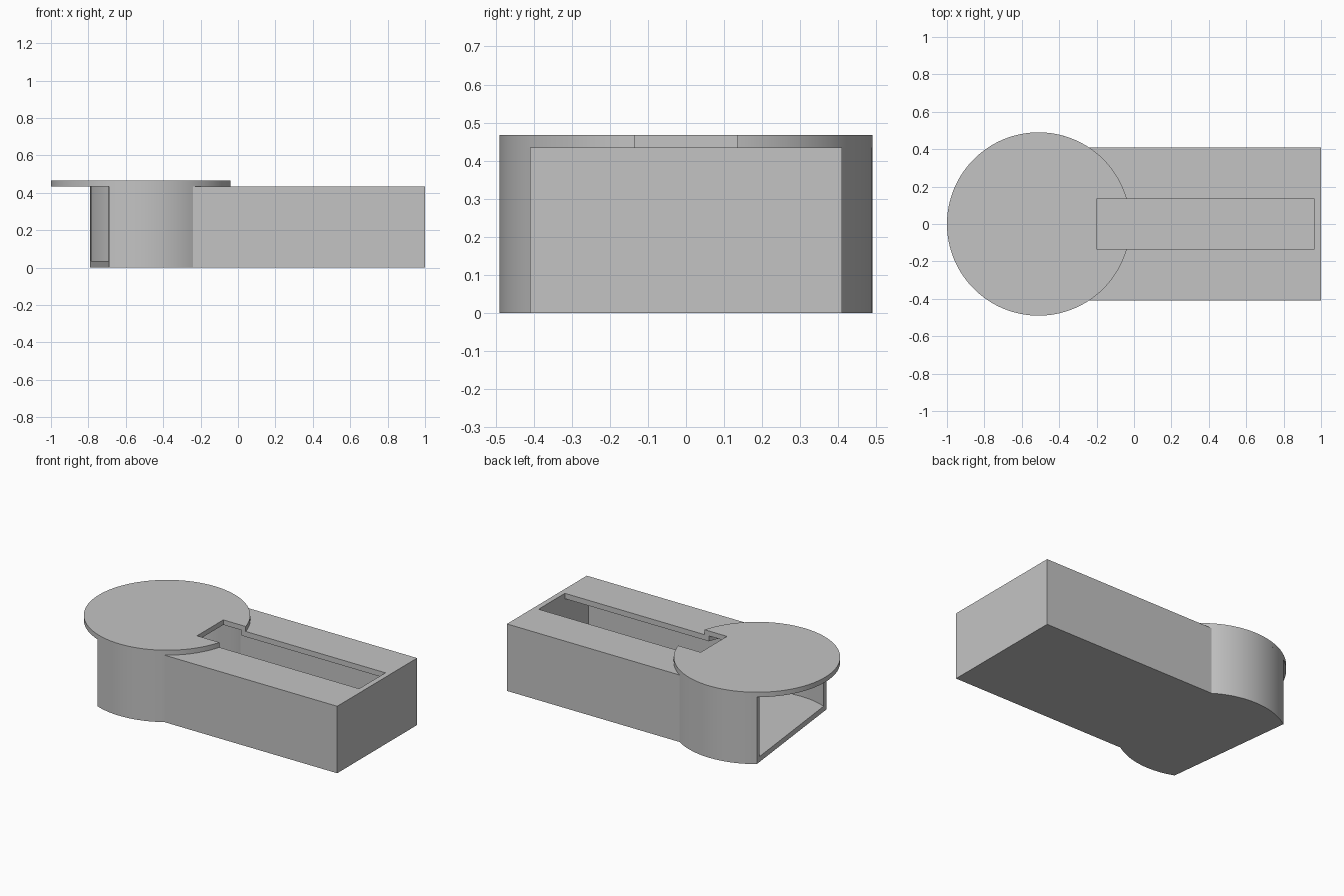
import bpy
import bmesh
from math import acos, atan2, cos, sin, radians, pi

default = bpy.data.objects.get("Cube")
if default:
    bpy.data.objects.remove(default, do_unlink=True)

grey = bpy.data.materials.new("light_grey")
grey.use_nodes = True
grey.diffuse_color = (0.55, 0.55, 0.55, 1)
grey.node_tree.nodes["Principled BSDF"].inputs["Base Color"].default_value = (0.55, 0.55, 0.55, 1)

CX, R, HALF = -0.51, 0.49, 0.41      # drum centre, drum radius, half width of the tray
WALL, BODY_TOP, LID_TOP = 0.035, 0.435, 0.467


def arc(radius, start, end, steps):
    return [(CX + radius * cos(start + (end - start) * i / steps),
             radius * sin(start + (end - start) * i / steps)) for i in range(steps + 1)]


def rectangle(x0, x1, half):
    return [(x0, -half), (x1, -half), (x1, half), (x0, half)]


def prism(name, outline, z0, z1):
    """Extrude a counter-clockwise outline from z0 to z1."""
    bm = bmesh.new()
    base = bm.faces.new([bm.verts.new((x, y, z0)) for x, y in outline])
    up = bmesh.ops.extrude_face_region(bm, geom=[base], use_keep_orig=True)["geom"]
    bmesh.ops.translate(bm, vec=(0, 0, z1 - z0),
                        verts=[v for v in up if isinstance(v, bmesh.types.BMVert)])
    bmesh.ops.recalc_face_normals(bm, faces=bm.faces)
    mesh = bpy.data.meshes.new(name)
    bm.to_mesh(mesh)
    bm.free()
    mesh.materials.append(grey)
    obj = bpy.data.objects.new(name, mesh)
    bpy.context.collection.objects.link(obj)
    return obj


def carve(obj, cutters):
    """Subtract the cutters, then bake the result into the mesh."""
    for cutter in cutters:
        cutter.hide_render = True
        mod = obj.modifiers.new("carve", 'BOOLEAN')
        mod.operation, mod.solver, mod.object = 'DIFFERENCE', 'EXACT', cutter
    graph = bpy.context.evaluated_depsgraph_get()
    mesh = bpy.data.meshes.new_from_object(obj.evaluated_get(graph))
    obj.modifiers.clear()
    obj.data = mesh


def smooth(obj):
    obj.data.shade_smooth()
    obj.data.set_sharp_from_angle(angle=radians(30))


# Body: a long tray merging into a drum whose far end is cut off at a slant
joint = acos((R * R - HALF * HALF) ** 0.5 / R)
cut_back = atan2(0.402, -0.28)
cut_front = atan2(-0.458, -0.18) + 2 * pi
outline = [(1, -HALF), (1, HALF)]
outline += arc(R, joint, cut_back, 24) + arc(R, cut_front, 2 * pi - joint, 20)
body = prism("body", outline, 0, BODY_TOP)

# Lid: thin round plate over the drum
lid = prism("round_lid", arc(R, 0, 2 * pi, 128)[:-1], BODY_TOP, LID_TOP)

# Hollow interior and the long slot through the top
room = prism("tray_cavity", rectangle(-0.4, 1 - WALL, HALF - WALL), WALL, BODY_TOP - WALL)
drum = prism("drum_cavity", arc(R - 0.03, 0, 2 * pi, 128)[:-1], WALL, 0.6)
slot = prism("slot_cutter", rectangle(-0.2, 1 - WALL, 0.135), 0.2, 0.7)

carve(body, [room, drum, slot])
carve(lid, [slot])
for cutter in (room, drum, slot):
    bpy.data.objects.remove(cutter, do_unlink=True)
for part in (body, lid):
    smooth(part)
